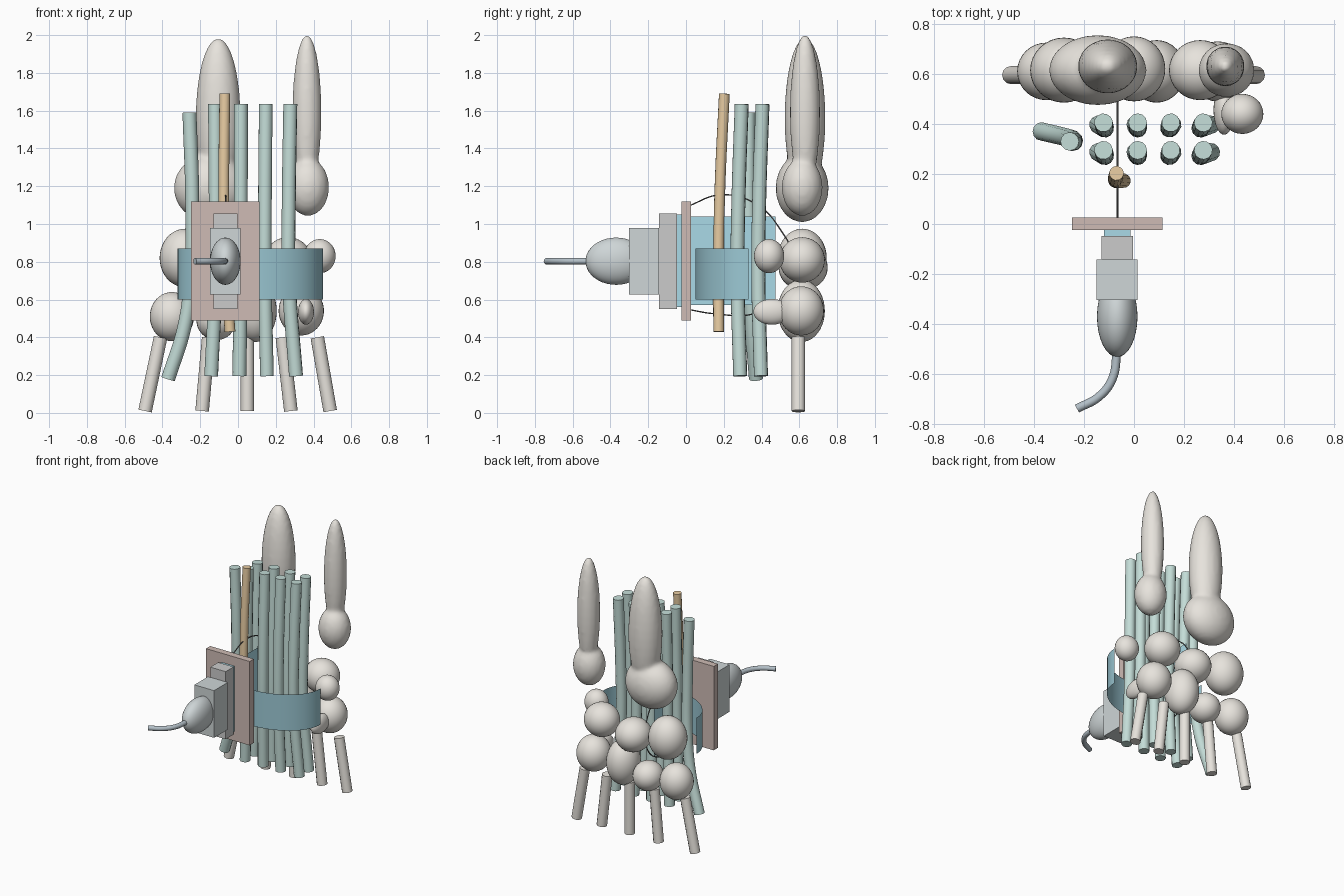
import bpy, math

if "Cube" in bpy.data.objects:
    bpy.data.objects.remove(bpy.data.objects["Cube"])


def material(name, rgb):
    m = bpy.data.materials.new(name)
    m.diffuse_color = (*rgb, 1)
    m.use_nodes = True
    m.node_tree.nodes["Principled BSDF"].inputs["Base Color"].default_value = m.diffuse_color
    return m


BONE = material("bone", (0.80, 0.77, 0.72))
TENDON = material("tendon", (0.55, 0.72, 0.68))
NERVE = material("nerve", (0.80, 0.60, 0.36))
BAND = material("ligament", (0.33, 0.58, 0.66))
BEAM = material("beam", (0.40, 0.70, 0.80))
SKIN = material("skin", (0.62, 0.50, 0.46))
HEAD = material("probe_head", (0.52, 0.52, 0.54))
BODY = material("probe_body", (0.62, 0.67, 0.68))
CABLE = material("cable", (0.45, 0.52, 0.57))
WIRE = material("wire", (0.12, 0.12, 0.12))


def finish(name, mat, smooth=True):
    ob = bpy.context.object
    ob.name = name
    ob.data.materials.append(mat)
    if smooth:
        bpy.ops.object.shade_smooth_by_angle(angle=math.radians(40))
    return ob


def ellipsoid(name, loc, radii, mat, rot=(0, 0, 0)):
    bpy.ops.mesh.primitive_uv_sphere_add(segments=32, ring_count=20, location=loc, rotation=rot)
    bpy.context.object.scale = radii
    bpy.ops.object.transform_apply(location=False, rotation=False, scale=True)
    return finish(name, mat)


def box(name, lo, hi, mat):
    bpy.ops.mesh.primitive_cube_add(size=1, location=[(a + b) / 2 for a, b in zip(lo, hi)])
    bpy.context.object.scale = [b - a for a, b in zip(lo, hi)]
    bpy.ops.object.transform_apply(location=False, rotation=False, scale=True)
    return finish(name, mat, False)


def tube(name, points, radius, mat, cyclic=False, res=4):
    cu = bpy.data.curves.new(name, 'CURVE')
    cu.dimensions = '3D'
    cu.bevel_depth, cu.bevel_resolution = radius, res
    cu.resolution_u, cu.use_fill_caps = 8, True
    sp = cu.splines.new('BEZIER')
    sp.bezier_points.add(len(points) - 1)
    sp.use_cyclic_u = cyclic
    for bp, p in zip(sp.bezier_points, points):
        bp.co = p
        bp.handle_left_type = bp.handle_right_type = 'AUTO'
    ob = bpy.data.objects.new(name, cu)
    bpy.context.collection.objects.link(ob)
    bpy.ops.object.select_all(action='DESELECT')
    ob.select_set(True)
    bpy.context.view_layer.objects.active = ob
    bpy.ops.object.convert(target='MESH')
    return finish(name, mat)


def sheet(name, path, z0, z1, mat):
    n = len(path)
    me = bpy.data.meshes.new(name)
    me.from_pydata([(x, y, z) for z in (z0, z1) for x, y in path], [],
                   [(i, i + 1, n + i + 1, n + i) for i in range(n - 1)])
    ob = bpy.data.objects.new(name, me)
    bpy.context.collection.objects.link(ob)
    bpy.ops.object.select_all(action='DESELECT')
    ob.select_set(True)
    bpy.context.view_layer.objects.active = ob
    return finish(name, mat)


# Forearm bones: rounded end fused with a tapering shaft
def forearm(name, end, end_r, shaft, shaft_r):
    a = ellipsoid(name, end, end_r, BONE)
    b = ellipsoid(name + "_shaft", shaft, shaft_r, BONE)
    bpy.ops.object.select_all(action='DESELECT')
    a.select_set(True)
    b.select_set(True)
    bpy.context.view_layer.objects.active = a
    bpy.ops.object.join()
    m = a.modifiers.new("fuse", 'REMESH')
    m.mode, m.voxel_size, m.use_smooth_shade = 'VOXEL', 0.015, True
    s = a.modifiers.new("soften", 'SMOOTH')
    s.factor, s.iterations = 0.5, 4


forearm("radius_bone", (-0.145, 0.615, 1.19), (0.195, 0.14, 0.18),
        (-0.105, 0.63, 1.56), (0.119, 0.108, 0.425))
forearm("ulna_bone", (0.37, 0.615, 1.195), (0.112, 0.108, 0.152),
        (0.365, 0.63, 1.59), (0.077, 0.08, 0.415))

# Wrist bones
for name, loc, radii in [
    ("scaphoid", (-0.28, 0.615, 0.82), (0.135, 0.13, 0.155)),
    ("lunate", (0.0, 0.62, 0.77), (0.125, 0.13, 0.12)),
    ("triquetrum", (0.265, 0.615, 0.81), (0.125, 0.12, 0.12)),
    ("pisiform", (0.433, 0.44, 0.83), (0.084, 0.08, 0.09)),
    ("trapezium", (-0.35, 0.61, 0.51), (0.117, 0.115, 0.13)),
    ("trapezoid", (-0.115, 0.61, 0.49), (0.105, 0.11, 0.105)),
    ("capitate", (0.09, 0.61, 0.54), (0.115, 0.125, 0.165)),
    ("hamate", (0.335, 0.61, 0.54), (0.12, 0.12, 0.13)),
    ("hamate_hook", (0.36, 0.455, 0.535), (0.042, 0.098, 0.068)),
]:
    ellipsoid(name, loc, radii, BONE)

# Hand bones
for i, (xt, xb) in enumerate([(-0.41, -0.492), (-0.155, -0.19), (0.05, 0.05),
                              (0.235, 0.28), (0.42, 0.488)]):
    tube(f"metacarpal_{i + 1}", [(xt, 0.595, 0.4), (xb, 0.595, 0.01)], 0.036, BONE)

# Tendons: two rows of four plus the thumb tendon
for row, y in enumerate((0.295, 0.405)):
    for i, (xt, xb) in enumerate([(-0.122, -0.142), (0.015, 0.007), (0.147, 0.153), (0.277, 0.307)]):
        tube(f"tendon_{row + 1}_{i + 1}",
             [(xt, y, 1.635), (xt * 0.97, y - 0.018, 1.1),
              (xt * 0.97, y - 0.022, 0.72), (xb, y - 0.008, 0.195)], 0.037, TENDON)
tube("thumb_tendon", [(-0.257, 0.33, 1.59), (-0.242, 0.33, 1.1), (-0.25, 0.34, 0.7),
                      (-0.285, 0.35, 0.45), (-0.37, 0.37, 0.18)], 0.037, TENDON)

# Nerve
tube("nerve", [(-0.07, 0.203, 1.69), (-0.075, 0.18, 1.2), (-0.07, 0.172, 0.8),
               (-0.042, 0.173, 0.43)], 0.029, NERVE)

# Ligament band arching over the tendons
arc = [math.pi * (1 + k / 32) for k in range(33)]
sheet("ligament_band", [(0.065 + 0.385 * math.cos(t), 0.33 + 0.28 * math.sin(t)) for t in arc],
      0.6, 0.87, BAND)

# Scan plane and its thin outline ring
sheet("scan_plane", [(-0.066, 0.02), (-0.066, 0.475)], 0.57, 1.04, BEAM)
tube("scan_outline", [(-0.066, y, z) for y, z in
     [(0.0, 1.09), (0.19, 1.155), (0.38, 1.1), (0.5, 0.97), (0.57, 0.82),
      (0.54, 0.63), (0.36, 0.525), (0.15, 0.525), (0.0, 0.55)]], 0.004, WIRE, res=1)

# Skin patch
box("skin_patch", (-0.248, -0.024, 0.49), (0.113, 0.026, 1.118), SKIN)

# Scanner probe with cable
box("probe_lens", (-0.12, -0.05, 0.56), (-0.014, -0.02, 1.05), BEAM)
box("probe_head", (-0.13, -0.142, 0.55), (-0.003, -0.048, 1.056), HEAD)
box("probe_body", (-0.149, -0.303, 0.627), (0.014, -0.142, 0.98), BODY)
ellipsoid("probe_handle", (-0.067, -0.37, 0.803), (0.081, 0.162, 0.125), BODY)
tube("probe_cable", [(-0.067, -0.5, 0.803), (-0.087, -0.62, 0.803), (-0.14, -0.69, 0.803),
                     (-0.228, -0.738, 0.803)], 0.0175, CABLE)
